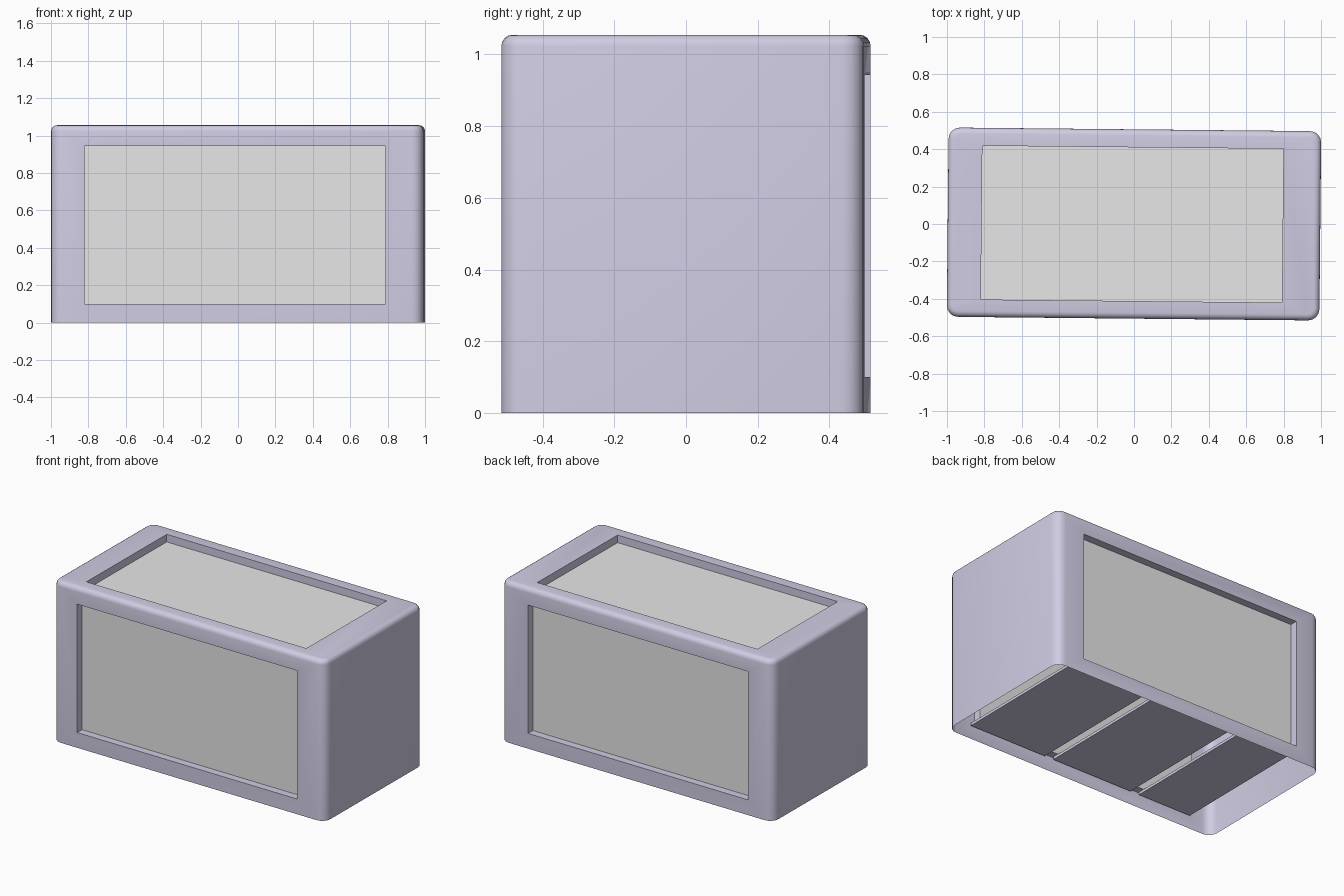
import bpy, bmesh
from mathutils import Matrix

if "Cube" in bpy.data.objects:
    bpy.data.objects.remove(bpy.data.objects["Cube"])

TURN = Matrix.Rotation(-0.01, 4, 'Z')      # the whole model is turned very slightly
HX, HY, H = 0.996, 0.506, 1.055            # half sizes and height
DEPTH = 0.05                               # recess depth


def material(name, colour):
    m = bpy.data.materials.new(name)
    m.diffuse_color = (*colour, 1)
    m.use_nodes = True
    m.node_tree.nodes["Principled BSDF"].inputs["Base Color"].default_value = m.diffuse_color
    return m


lavender = material("pale lavender", (0.63, 0.605, 0.77))
grey = material("light grey", (0.8, 0.8, 0.8))


def box_bm(x0, x1, y0, y1, z0, z1):
    bm = bmesh.new()
    bmesh.ops.create_cube(bm, size=1)
    for v in bm.verts:
        v.co.x = x1 if v.co.x > 0 else x0
        v.co.y = y1 if v.co.y > 0 else y0
        v.co.z = z1 if v.co.z > 0 else z0
    return bm


def to_object(bm, name, mats=()):
    me = bpy.data.meshes.new(name)
    bm.to_mesh(me)
    bm.free()
    ob = bpy.data.objects.new(name, me)
    bpy.context.collection.objects.link(ob)
    for m in mats:
        me.materials.append(m)
    return ob


# rounded casing: upright corners first, then the top rim
bm = box_bm(-HX, HX, -HY, HY, 0, H)
upright = [e for e in bm.edges if abs(e.verts[0].co.z - e.verts[1].co.z) > 0.5]
bmesh.ops.bevel(bm, geom=upright, offset=0.06, segments=4, profile=0.5, affect='EDGES')
rim = [e for e in bm.edges if all(v.co.z > H - 1e-4 for v in e.verts)]
bmesh.ops.bevel(bm, geom=rim, offset=0.032, segments=4, profile=0.5, affect='EDGES')
casing = to_object(bm, "casing", (lavender, grey))

# recesses in the front, back and top
X0, X1 = -0.815, 0.795
cutters = [
    (X0, X1, -HY - 0.2, -HY + DEPTH, 0.1, 0.943),
    (X0, X1, HY - DEPTH, HY + 0.2, 0.1, 0.943),
    (X0, X1, -0.412, 0.41, H - DEPTH, H + 0.2),
]
bpy.context.view_layer.objects.active = casing
for dims in cutters:
    cutter = to_object(box_bm(*dims), "cutter")
    cutter.hide_render = True
    mod = casing.modifiers.new("recess", 'BOOLEAN')
    mod.operation = 'DIFFERENCE'
    mod.solver = 'EXACT'
    mod.object = cutter
    bpy.ops.object.modifier_apply(modifier=mod.name)
    bpy.data.objects.remove(cutter)

# open underside, grey recess floors
bm = bmesh.new()
bm.from_mesh(casing.data)
under = [f for f in bm.faces if f.normal.z < -0.9 and f.calc_center_median().z < 0.01]
bmesh.ops.delete(bm, geom=under, context='FACES')
for f in bm.faces:
    c, n = f.calc_center_median(), f.normal
    side_floor = abs(n.y) > 0.99 and abs(abs(c.y) - (HY - DEPTH)) < 0.002
    top_floor = n.z > 0.99 and abs(c.z - (H - DEPTH)) < 0.002
    f.material_index = 1 if side_floor or top_floor else 0
bm.to_mesh(casing.data)
bm.free()

# three base plates seen through the open underside
parts = [casing]
for i, (a, b) in enumerate([(0.27, 0.83), (-0.38, 0.205), (-0.83, -0.445)]):
    parts.append(to_object(box_bm(a, b, -0.495, 0.495, 0.08, 0.098),
                           "base_plate_%d" % (i + 1), (lavender,)))

for ob in parts:
    ob.data.transform(TURN)

# smooth rounded edges, keep the recess edges sharp
bpy.ops.object.select_all(action='DESELECT')
casing.select_set(True)
bpy.context.view_layer.objects.active = casing
bpy.ops.object.shade_smooth_by_angle(angle=0.6)
